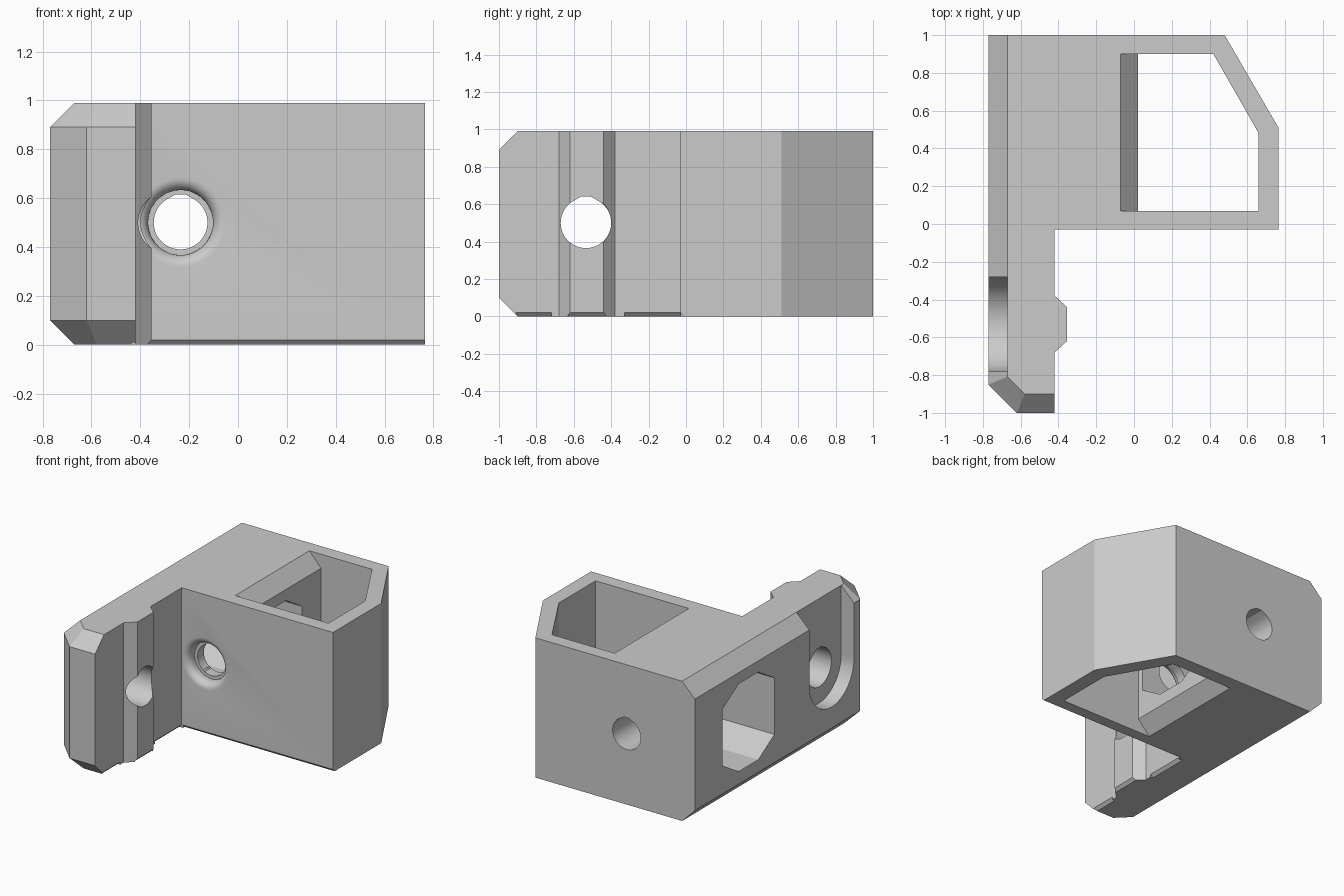
import bpy, bmesh, math
from mathutils import Vector

cube = bpy.data.objects.get("Cube")
if cube:
    bpy.data.objects.remove(cube, do_unlink=True)

H = 0.99            # body height
MID = 0.5           # height of the bores

grey = bpy.data.materials.new("plain grey")
grey.use_nodes = True
grey.diffuse_color = (0.6, 0.6, 0.6, 1)
grey.node_tree.nodes["Principled BSDF"].inputs["Base Color"].default_value = (0.6, 0.6, 0.6, 1)


def make_object(name, bm):
    bmesh.ops.recalc_face_normals(bm, faces=bm.faces)
    mesh = bpy.data.meshes.new(name)
    bm.to_mesh(mesh)
    bm.free()
    mesh.materials.append(grey)
    obj = bpy.data.objects.new(name, mesh)
    bpy.context.collection.objects.link(obj)
    return obj


def prism_mesh(points, axis, start, end):
    """Extrude a 2D outline along an axis; the outline uses the other two axes in order."""
    place = {"x": lambda p, t: (t, p[0], p[1]),
             "y": lambda p, t: (p[0], t, p[1]),
             "z": lambda p, t: (p[0], p[1], t)}[axis]
    bm = bmesh.new()
    face = bm.faces.new([bm.verts.new(place(p, start)) for p in points])
    new = bmesh.ops.extrude_face_region(bm, geom=[face])["geom"]
    shift = Vector(place((0, 0), end - start))
    bmesh.ops.translate(bm, vec=shift, verts=[v for v in new if isinstance(v, bmesh.types.BMVert)])
    return bm


def cut(body, bm):
    """Subtract a cutter mesh from the body."""
    cutter = make_object("cutter", bm)
    cutter.hide_render = True
    mod = body.modifiers.new("cut", "BOOLEAN")
    mod.operation = "DIFFERENCE"
    mod.solver = "EXACT"
    mod.object = cutter
    bpy.context.view_layer.objects.active = body
    bpy.ops.object.modifier_apply(modifier=mod.name)
    bpy.data.objects.remove(cutter, do_unlink=True)


def arc(cx, cy, r, a, b, n=40):
    return [(cx + r * math.cos(math.radians(a + (b - a) * i / n)),
             cy + r * math.sin(math.radians(a + (b - a) * i / n))) for i in range(n + 1)]


def teardrop(cx, cy, r):
    """Circle with a small flat-topped roof."""
    return arc(cx, cy, r, -240, 60) + [(cx + 0.2 * r, cy + 1.04 * r), (cx - 0.2 * r, cy + 1.04 * r)]


# Body outline: box with a clipped corner, mounting foot and centring ridge
outline = [(-0.77, 1), (0.48, 1), (0.765, 0.51), (0.765, -0.03), (-0.42, -0.03),
           (-0.42, -0.38), (-0.355, -0.44), (-0.355, -0.62), (-0.42, -0.68),
           (-0.42, -1), (-0.62, -1), (-0.77, -0.85)]
bm = prism_mesh(outline, "z", 0, H)

# Bevels above and below along the left side, the slanted corner and the foot end
for nx, ny, reach in ((-1, 0, 0.77), (0, -1, 1.0), (-0.7071, -0.7071, 1.1455)):
    for nz, level in ((1, H), (-1, 0)):
        point = Vector((nx, ny, 0)) * reach + Vector((0, 0, level - nz * 0.1))
        res = bmesh.ops.bisect_plane(bm, geom=bm.verts[:] + bm.edges[:] + bm.faces[:],
                                     plane_co=point, plane_no=(nx, ny, nz), clear_outer=True)
        rim = [e for e in res["geom_cut"] if isinstance(e, bmesh.types.BMEdge) and e.is_boundary]
        bmesh.ops.edgeloop_fill(bm, edges=rim)
body = make_object("mount_body", bm)

# Pocket with sloped mouths on its left wall
cut(body, prism_mesh([(0.02, 0.07), (0.66, 0.07), (0.66, 0.48), (0.42, 0.9), (0.02, 0.9)],
                     "z", -0.1, H + 0.1))
for level, s in ((H, 1), (0, -1)):
    mouth = [(-0.08, level + s * 0.01), (0.3, level + s * 0.01),
             (0.3, level - s * 0.1), (0.02, level - s * 0.1)]
    cut(body, prism_mesh(mouth, "y", 0.07, 0.9))

# Eight-sided passage from the left side into the pocket
eight = [(0.4 + sy * y, MID + sz * z) for sy, sz, order in
         ((1, 1, 1), (-1, 1, -1), (-1, -1, 1), (1, -1, -1))
         for y, z in ((0.29, 0.2), (0.11, 0.31))[::order]]
cut(body, prism_mesh(eight, "x", -0.9, 0.3))

# Open-topped recess and screw bore in the foot
cut(body, prism_mesh(arc(-0.53, MID, 0.25, 180, 360) + [(-0.28, 1.2), (-0.78, 1.2)],
                     "x", -0.9, -0.67))
cut(body, prism_mesh(teardrop(-0.535, MID, 0.135), "x", -0.9, -0.2))

# Lengthwise bore, with clearance groove through the ridge
cut(body, prism_mesh(teardrop(-0.235, MID, 0.11), "y", -0.1, 1.1))
cut(body, prism_mesh(arc(-0.235, MID, 0.16, 0, 360)[:-1], "y", -0.9, -0.2))

# Flared entry of the lengthwise bore
flare = [(0, -0.1), (0.183, -0.1)]
flare += [(0.183 - r, y) for r, y in arc(0, 0.02, 0.05, -90, 0, 8)]
flare += [(0.133, 0.04), (0, 0.04)]
bm = bmesh.new()
verts = [bm.verts.new((-0.235 + r, y, MID)) for r, y in flare]
edges = [bm.edges.new(pair) for pair in zip(verts, verts[1:])]
bmesh.ops.spin(bm, geom=verts + edges, cent=(-0.235, 0, MID), axis=(0, 1, 0),
               angle=math.tau, steps=48)
bmesh.ops.remove_doubles(bm, verts=bm.verts, dist=0.0002)
cut(body, bm)

# Small relief along the lower edges that face the mating part
c = 0.02
cut(body, prism_mesh([(-0.03 - c, -c), (-0.03 + 2 * c, -c), (-0.03 - c, 2 * c)], "x", -0.41, 0.9))
for x, a, b in ((-0.42, -0.91, -0.72), (-0.355, -0.63, -0.43), (-0.42, -0.33, -0.03)):
    cut(body, prism_mesh([(x + c, -c), (x - 2 * c, -c), (x + c, 2 * c)], "y", a, b))

# Smooth round walls, sharp corners
bpy.ops.object.select_all(action="DESELECT")
body.select_set(True)
bpy.context.view_layer.objects.active = body
bpy.ops.object.shade_smooth_by_angle(angle=math.radians(29))
